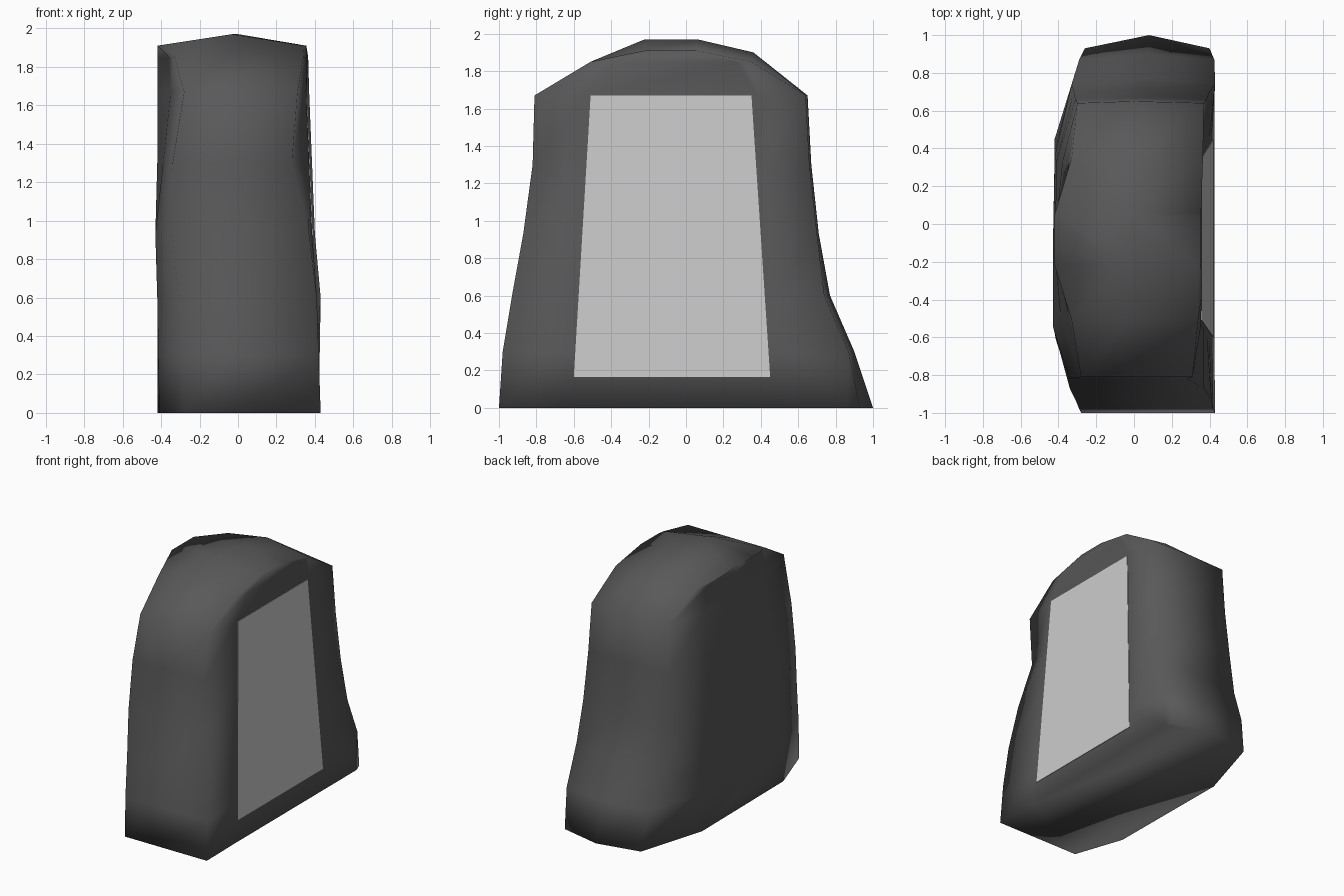
import bpy, bmesh

if "Cube" in bpy.data.objects:
    bpy.data.objects.remove(bpy.data.objects["Cube"])


def material(name, v):
    m = bpy.data.materials.new(name)
    m.diffuse_color = (v, v, v, 1)
    m.use_nodes = True
    m.node_tree.nodes["Principled BSDF"].inputs["Base Color"].default_value = m.diffuse_color
    return m


def finish(name, bm, mat, smooth):
    bmesh.ops.recalc_face_normals(bm, faces=bm.faces)
    for f in bm.faces:
        f.smooth = smooth
    me = bpy.data.meshes.new(name)
    bm.to_mesh(me)
    bm.free()
    me.materials.append(mat)
    ob = bpy.data.objects.new(name, me)
    bpy.context.collection.objects.link(ob)
    return ob


def face_x(z):
    # sloping plane of the dressed right side
    return 0.425 - 0.042 * z


# Rough stone: horizontal sections
# z, front y, back y, front-left x, front-right x, back-left x, back-right x,
# left-front x, left-middle x, left-back x
rows = [
    (0.00, -1.00, 1.00, -.28, .43, -.26, .40, -.41, -.42, -.42),
    (0.30, -0.98, 0.90, -.29, .42, -.29, .425, -.415, -.42, -.42),
    (0.60, -0.93, 0.77, -.31, .41, -.33, .43, -.42, -.42, -.42),
    (0.93, -0.87, 0.71, -.34, .37, -.32, .40, -.43, -.43, -.42),
    (1.30, -0.82, 0.67, -.34, .28, -.31, .385, -.39, -.42, -.41),
    (1.67, -0.81, 0.65, -.28, .31, -.30, .37, -.35, -.42, -.38),
    (1.85, -0.51, 0.36, -.33, .34, -.33, .365, -.36, -.42, -.36),
    (1.91, -0.22, 0.06, -.42, .345, -.42, .355, -.42, -.42, -.42),
]
bm = bmesh.new()
rings = []
for i, (z, yf, yb, fl, fr, bl, br, lf, lm, lb) in enumerate(rows):
    first, top, last = i == 0, i >= 6, i == len(rows) - 1
    rise_f = 0.06 if last else 0
    rise_b = 0.06 if last else 0.05 if top else 0
    inset = 0.07 if first else 0.03 if i < 3 else 0.01
    rf, rb = (yf * .75, yb * .75) if top else (-0.65 + 0.07 * z, 0.5 - 0.07 * z)
    if first:
        rb = 0.86
    yl = 0.4 if first else 0.6 if top else 0.5
    pts = [(fl, yf, z), (-.03, yf, z + rise_f), (fr, yf, z),
           (face_x(z) + .01 * top, rf, z), (face_x(z) + .01 * top, rb, z),
           (br, yb - inset, z), (.08 if i < 3 else 0, yb, z + rise_b), (bl, yb - inset, z),
           (lb, yb * yl, z), (lm, (yf + yb) / 2 - 0.08 * (not top), z + 0.13 * first),
           (lf, yf * (0.62 if i < 4 else 0.58), z)]
    rings.append([bm.verts.new(p) for p in pts])
n = len(rings[0])
for a, b in zip(rings, rings[1:]):
    for k in range(n):
        bm.faces.new((a[k], a[(k + 1) % n], b[(k + 1) % n], b[k]))
# ridged top, and flat base with a hollow at the left
t = rings[-1]
bm.faces.new(t[1:7])
bm.faces.new(t[6:] + t[:2])
b = rings[0]
bm.faces.new((b[:9] + b[10:])[::-1])
bm.faces.new(b[8:11][::-1])
finish("standing_stone", bm, material("dark_stone", 0.1), True)

# Pale tapered panel on the right side
bm = bmesh.new()
panel = [(-.60, .165), (.45, .165), (.35, 1.67), (-.51, 1.67)]
f = bm.faces.new([bm.verts.new((face_x(z) + .004, y, z)) for y, z in panel])
r = bmesh.ops.extrude_face_region(bm, geom=[f])
for v in r["geom"]:
    if isinstance(v, bmesh.types.BMVert):
        v.co.x -= 0.008
finish("face_panel", bm, material("pale_stone", 0.6), False)
